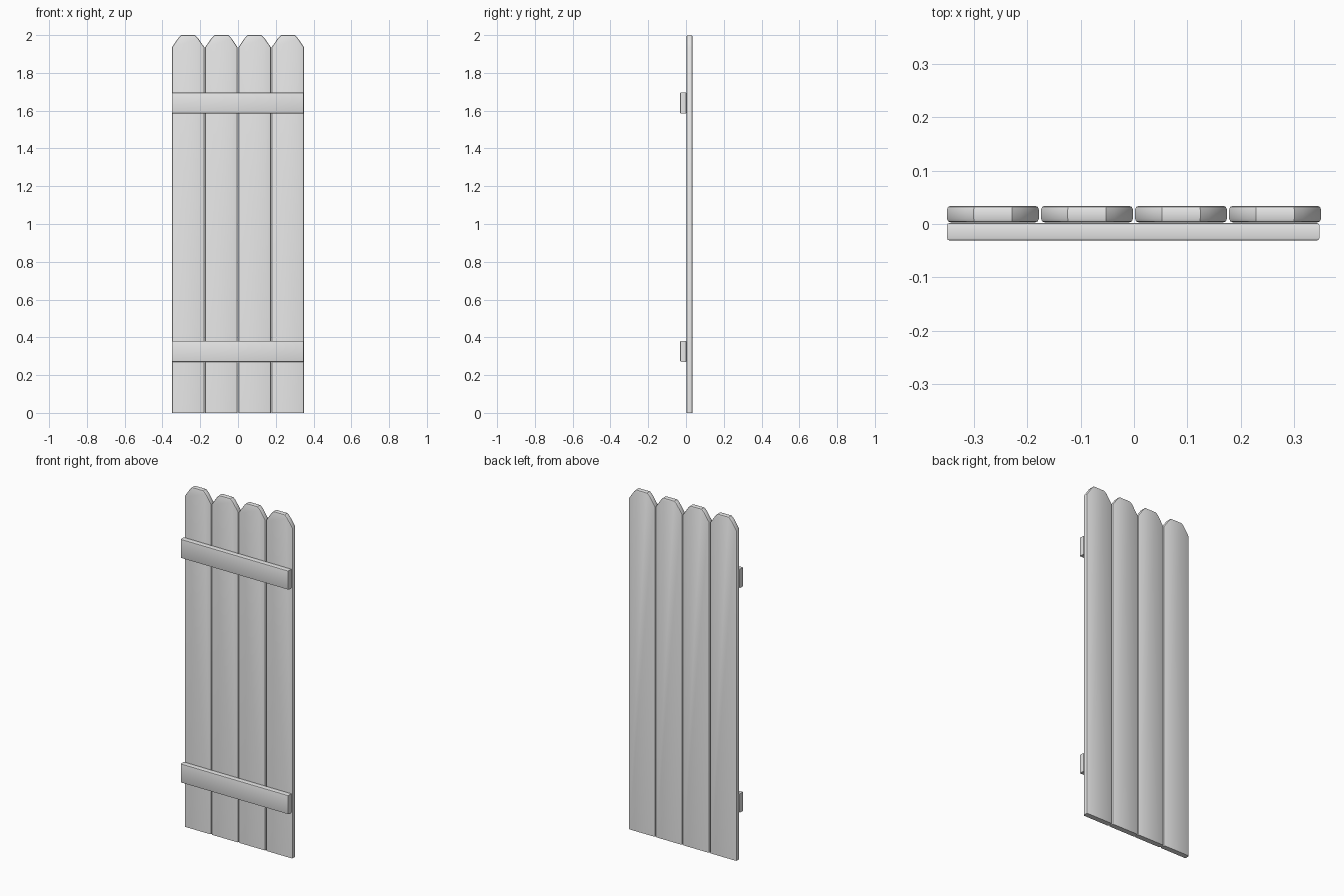
import bpy
import bmesh

cube = bpy.data.objects.get("Cube")
if cube:
    bpy.data.objects.remove(cube, do_unlink=True)

GREY = (0.8, 0.8, 0.8, 1.0)
mat = bpy.data.materials.new("plain grey")
mat.use_nodes = True
mat.diffuse_color = GREY
mat.node_tree.nodes["Principled BSDF"].inputs["Base Color"].default_value = GREY


def board(name, profile, y_front, y_back, bevel, keep_bottom):
    """Extrude an x-z outline along y and soften its long edges."""
    bm = bmesh.new()
    face = bm.faces.new([bm.verts.new((x, y_front, z)) for x, z in profile])
    ext = bmesh.ops.extrude_face_region(bm, geom=[face])
    for v in ext["geom"]:
        if isinstance(v, bmesh.types.BMVert):
            v.co.y = y_back
    bmesh.ops.recalc_face_normals(bm, faces=bm.faces)
    # soften the rims of the two broad faces; sawn bottom ends stay sharp
    rims = [e for e in bm.edges
            if abs(e.verts[0].co.y - e.verts[1].co.y) < 1e-5
            and not (keep_bottom and max(v.co.z for v in e.verts) < 0.01)]
    bmesh.ops.bevel(bm, geom=rims, offset=bevel, segments=2,
                    profile=0.5, affect='EDGES', clamp_overlap=True)
    bmesh.ops.recalc_face_normals(bm, faces=bm.faces)
    mesh = bpy.data.meshes.new(name)
    bm.to_mesh(mesh)
    bm.free()
    mesh.materials.append(mat)
    obj = bpy.data.objects.new(name, mesh)
    bpy.context.collection.objects.link(obj)
    bpy.ops.object.select_all(action='DESELECT')
    obj.select_set(True)
    bpy.context.view_layer.objects.active = obj
    bpy.ops.object.shade_smooth_by_angle(angle=0.6)
    return obj


# Four upright planks with clipped, slightly rounded tops
HALF = 0.086
half_top = [(HALF, 1.935), (0.052, 1.985), (0.036, 2.0)]
outline = ([(-HALF, 0.0), (HALF, 0.0)] + half_top
           + [(-x, z) for x, z in reversed(half_top)])
for i in range(4):
    cx = (i - 1.5) * 0.176
    board(f"plank_{i + 1}", [(cx + x, z) for x, z in outline],
          0.003, 0.034, 0.007, True)

# Two cross rails on the front
for name, low in (("lower_rail", 0.27), ("upper_rail", 1.585)):
    high = low + 0.111
    board(name, [(-0.35, low), (0.347, low), (0.347, high), (-0.35, high)],
          -0.031, 0.002, 0.005, False)
